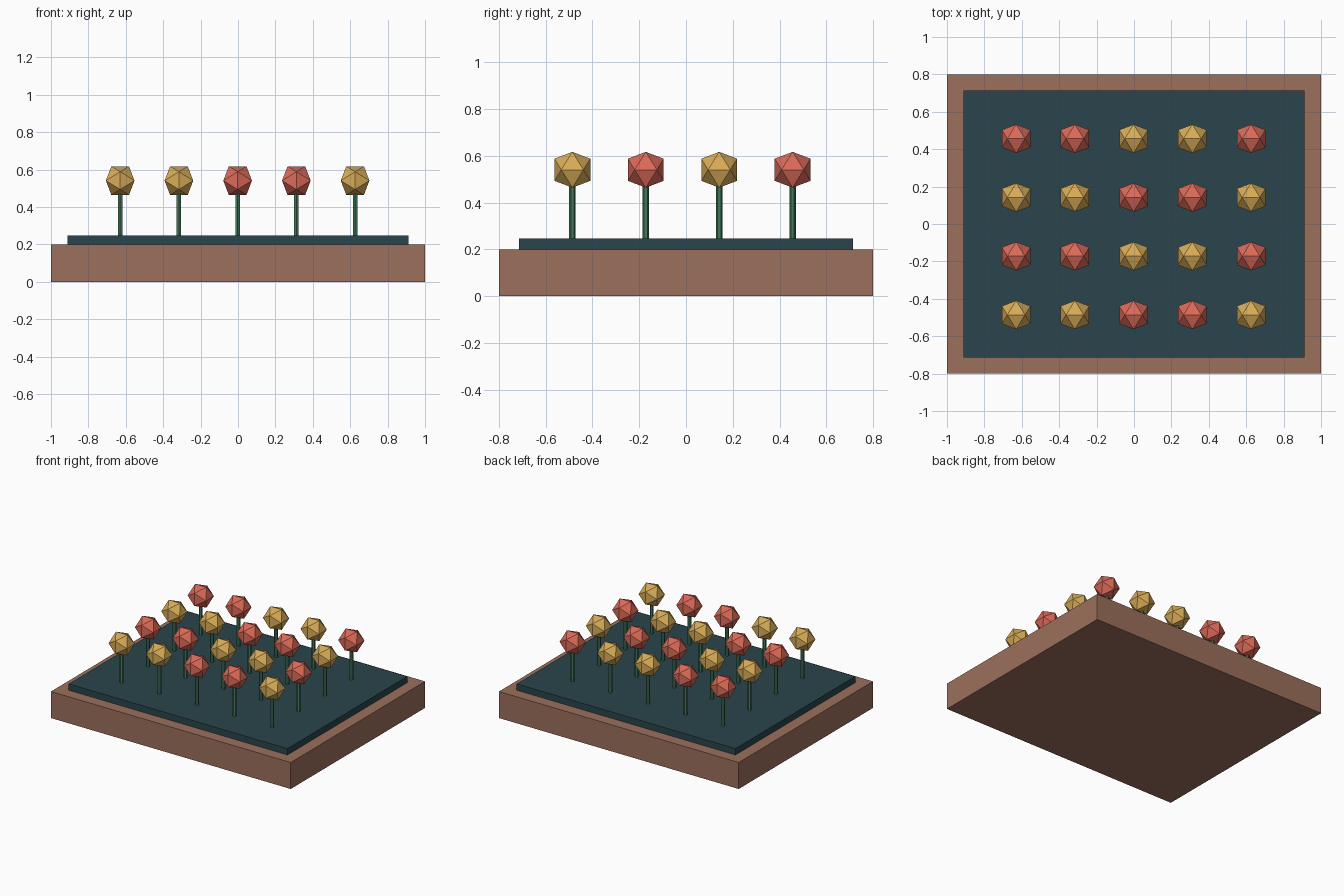
import bpy, bmesh
from math import sqrt
from mathutils import Vector

if "Cube" in bpy.data.objects:
    bpy.data.objects.remove(bpy.data.objects["Cube"])


def material(name, hex_rgb):
    def linear(c):
        c /= 255
        return c / 12.92 if c <= 0.04045 else ((c + 0.055) / 1.055) ** 2.4
    m = bpy.data.materials.new(name)
    m.diffuse_color = [linear(int(hex_rgb[i:i + 2], 16)) for i in (0, 2, 4)] + [1]
    m.use_nodes = True
    m.node_tree.nodes["Principled BSDF"].inputs["Base Color"].default_value = m.diffuse_color
    return m


WOOD = material("wood", "9c705d")
SOIL = material("soil", "2a454c")
GREEN = material("green", "43785a")
RED = material("red", "dc6a58")
YELLOW = material("yellow", "d8ac58")


def box(name, sx, sy, z0, z1, mat):
    bpy.ops.mesh.primitive_cube_add(size=1, location=(0, 0, (z0 + z1) / 2))
    ob = bpy.context.object
    ob.name = name
    ob.scale = (sx, sy, z1 - z0)
    bpy.ops.object.transform_apply(location=False, rotation=False, scale=True)
    ob.data.materials.append(mat)


def head_mesh(name, radius, mat):
    # icosahedron from three golden rectangles, edge-up along x
    t = (1 + sqrt(5)) / 2
    k = radius / sqrt(1 + t * t)
    bm = bmesh.new()
    for a in (-k, k):
        for b in (-k * t, k * t):
            for p in ((a, 0, b), (0, b, a), (b, a, 0)):
                bm.verts.new(Vector(p))
    bmesh.ops.convex_hull(bm, input=bm.verts)
    bmesh.ops.recalc_face_normals(bm, faces=bm.faces)
    me = bpy.data.meshes.new(name)
    bm.to_mesh(me)
    bm.free()
    me.materials.append(mat)
    return me


def stem_mesh(radius, height, sides):
    bm = bmesh.new()
    bmesh.ops.create_cone(bm, cap_ends=True, segments=sides,
                          radius1=radius, radius2=radius, depth=height)
    me = bpy.data.meshes.new("stem")
    bm.to_mesh(me)
    bm.free()
    me.materials.append(GREEN)
    return me


def place(name, me, loc):
    ob = bpy.data.objects.new(name, me)
    ob.location = loc
    bpy.context.collection.objects.link(ob)


# planter and soil
box("planter", 2.0, 1.6, 0, 0.2, WOOD)
box("soil", 1.825, 1.427, 0.2, 0.248, SOIL)

# flower grid, colours alternating in pairs
STEM_BOTTOM, HEAD_Z, STEP = 0.248, 0.541, 0.314
stem = stem_mesh(0.0137, HEAD_Z - STEM_BOTTOM, 6)
heads = [head_mesh("yellow_head", 0.09, YELLOW), head_mesh("red_head", 0.09, RED)]
for row in range(4):
    for col in range(5):
        x, y = -0.63 + STEP * col, -0.486 + STEP * row
        place(f"stem_{row}_{col}", stem, (x, y, (STEM_BOTTOM + HEAD_Z) / 2))
        place(f"flower_head_{row}_{col}", heads[(col // 2 + row) % 2], (x, y, HEAD_Z))
